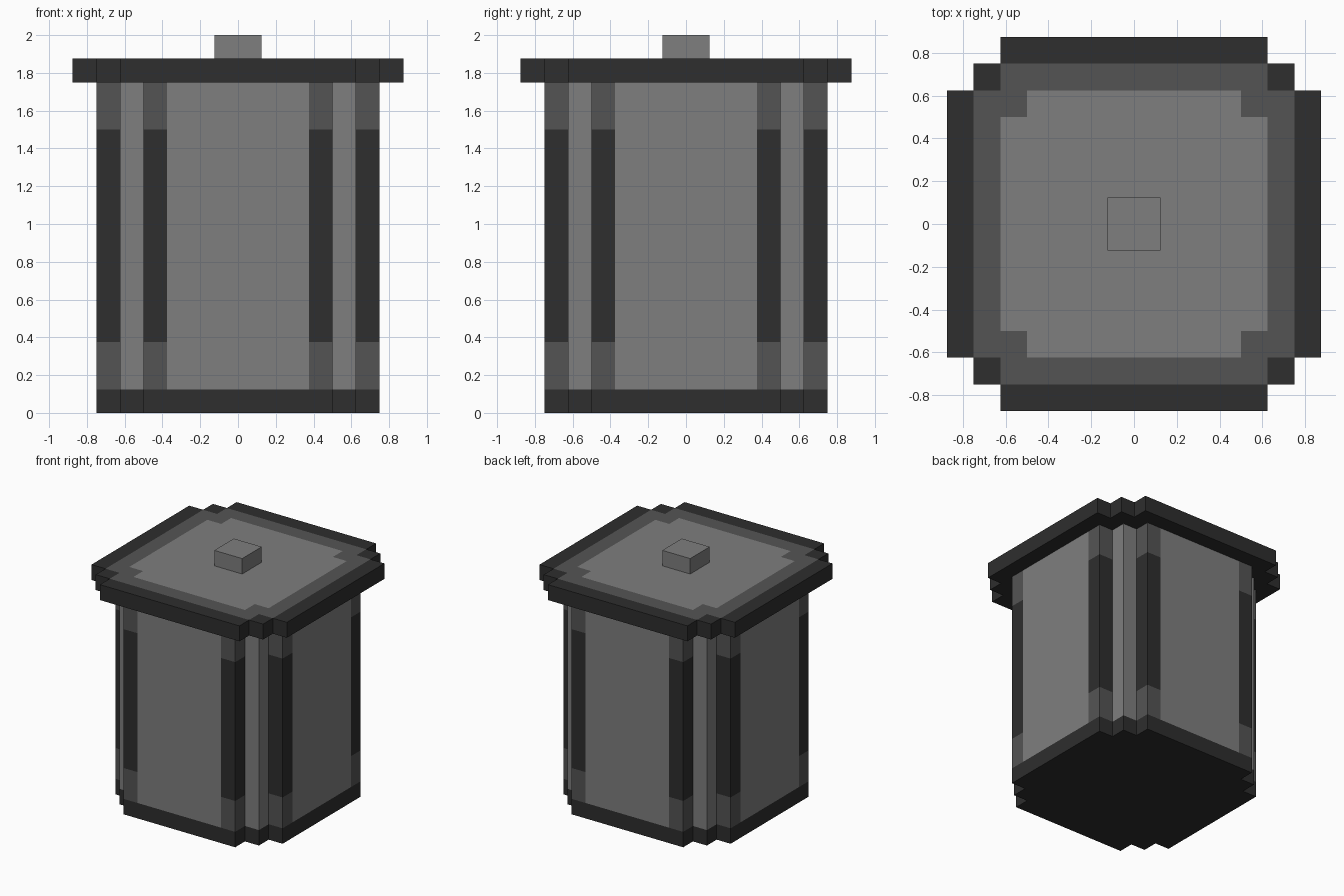
import bpy, bmesh

if "Cube" in bpy.data.objects:
    bpy.data.objects.remove(bpy.data.objects["Cube"])

V = 0.125  # one block


def material(name, srgb):
    c = srgb / 255
    lin = ((c + 0.055) / 1.055) ** 2.4
    m = bpy.data.materials.new(name)
    m.diffuse_color = (lin, lin, lin, 1)
    m.use_nodes = True
    m.node_tree.nodes["Principled BSDF"].inputs["Base Color"].default_value = m.diffuse_color
    return m


MATS = [material("light_grey", 126), material("mid_grey", 84), material("dark_grey", 46)]
LIGHT, MID, DARK = 0, 1, 2


def finish(bm, name):
    bmesh.ops.remove_doubles(bm, verts=bm.verts, dist=1e-5)
    bmesh.ops.recalc_face_normals(bm, faces=bm.faces)
    me = bpy.data.meshes.new(name)
    bm.to_mesh(me)
    bm.free()
    for m in MATS:
        me.materials.append(m)
    ob = bpy.data.objects.new(name, me)
    bpy.context.collection.objects.link(ob)
    return ob


def four_fold(quarter):
    """Repeat a list of points (in blocks) around the z axis."""
    pts = []
    for _ in range(4):
        pts += quarter
        quarter = [(-y, x) for x, y in quarter]
    return [(x * V, y * V) for x, y in pts]


def stepped(n):
    """Square outline reaching n blocks out, with two-step corners."""
    return four_fold([(n, n - 2), (n - 1, n - 2), (n - 1, n - 1), (n - 2, n - 1), (n - 2, n)])


def prism(bm, pts, levels, rule, bottom=True, top=True):
    rings = [[bm.verts.new((x, y, z * V)) for x, y in pts] for z in levels]
    n = len(pts)
    for lo, hi in zip(rings, rings[1:]):
        for i in range(n):
            j = (i + 1) % n
            f = bm.faces.new((lo[i], lo[j], hi[j], hi[i]))
            f.material_index = rule(f.calc_center_median() / V)
    for ring, wanted in ((rings[0], bottom), (rings[-1], top)):
        if wanted:
            f = bm.faces.new(ring)
            f.material_index = rule(f.calc_center_median() / V)


# Base plinth
bm = bmesh.new()
prism(bm, stepped(6), [0, 1], lambda c: DARK)
finish(bm, "base")


# Body: light panels and corners, two-tone trim posts beside each corner
def body_rule(c):
    a, b = sorted((abs(c.x), abs(c.y)))
    if b > 5.2 and a > 3.1:
        return DARK if 3 < c.z < 12 else MID
    return LIGHT


bm = bmesh.new()
profile = four_fold([(6, -3), (6, 3), (6, 4), (5, 4), (5, 5), (4, 5), (4, 6)])
prism(bm, profile, [1, 3, 12, 14], body_rule, False, False)
finish(bm, "body")

# Lid: dark slab whose top is tiled with concentric grey bands
bm = bmesh.new()
prism(bm, stepped(7), [14, 15], lambda c: DARK, True, False)
lines = [-7, -6, -5, -4, 4, 5, 6, 7]
for x0, x1 in zip(lines, lines[1:]):
    for y0, y1 in zip(lines, lines[1:]):
        a, b = sorted((max(abs(x0), abs(x1)), max(abs(y0), abs(y1))))
        if b == 7 and a > 5:
            continue  # outside the stepped corner
        corners = ((x0, y0), (x1, y0), (x1, y1), (x0, y1))
        f = bm.faces.new([bm.verts.new((x * V, y * V, 15 * V)) for x, y in corners])
        if b == 7 or a == 6:
            f.material_index = DARK
        elif b == 6 or a == 5:
            f.material_index = MID
        else:
            f.material_index = LIGHT
finish(bm, "lid")

# Knob on the lid
bm = bmesh.new()
prism(bm, four_fold([(1, 1)]), [15, 16], lambda c: LIGHT)
finish(bm, "knob")
